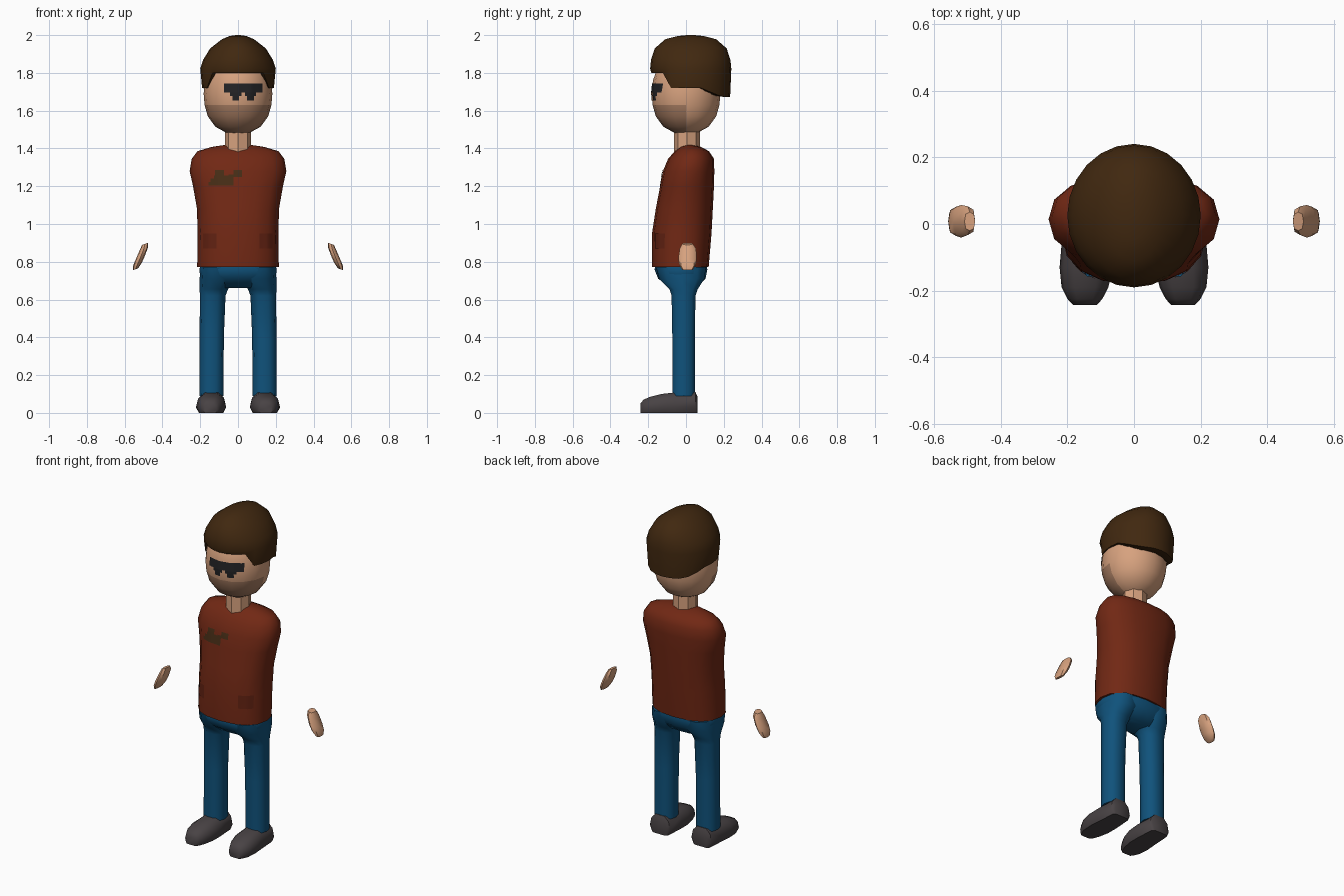
import bpy, bmesh, math
from mathutils import Vector
from mathutils.bvhtree import BVHTree

if "Cube" in bpy.data.objects:
    bpy.data.objects.remove(bpy.data.objects["Cube"])


def material(name, rgb):
    m = bpy.data.materials.new(name)
    m.diffuse_color = (*rgb, 1)
    m.use_nodes = True
    m.node_tree.nodes["Principled BSDF"].inputs["Base Color"].default_value = m.diffuse_color
    return m


SKIN = material("skin", (0.68, 0.36, 0.21))
STUBBLE = material("stubble", (0.40, 0.21, 0.125))
HAIR = material("dark brown hair", (0.052, 0.021, 0.005))
SHIRT = material("rust red", (0.165, 0.021, 0.007))
POCKET = material("dark rust", (0.125, 0.016, 0.006))
EMBLEM = material("brown print", (0.062, 0.026, 0.008))
JEANS = material("denim blue", (0.005, 0.085, 0.20))
SHOE = material("charcoal", (0.065, 0.055, 0.058))
GLASS = material("black lens", (0.016, 0.016, 0.018))


def finish(name, bm, mats, angle=50):
    bmesh.ops.recalc_face_normals(bm, faces=bm.faces)
    me = bpy.data.meshes.new(name)
    bm.to_mesh(me)
    bm.free()
    ob = bpy.data.objects.new(name, me)
    bpy.context.collection.objects.link(ob)
    for m in mats:
        me.materials.append(m)
    bpy.ops.object.select_all(action='DESELECT')
    bpy.context.view_layer.objects.active = ob
    ob.select_set(True)
    bpy.ops.object.shade_smooth_by_angle(angle=math.radians(angle))
    return ob


def ring(cx, cy, z, rx, ry, n=16, p=2.0):
    """Superellipse ring in a horizontal plane."""
    pts = []
    for i in range(n):
        a = 2 * math.pi * i / n
        c, s = math.cos(a), math.sin(a)
        pts.append(Vector((cx + rx * math.copysign(abs(c) ** (2 / p), c),
                           cy + ry * math.copysign(abs(s) ** (2 / p), s), z)))
    return pts


def loft(name, rings, mats, rule=None, angle=50):
    bm = bmesh.new()
    loops = [[bm.verts.new(p) for p in r] for r in rings]
    n = len(loops[0])
    for a, b in zip(loops, loops[1:]):
        for i in range(n):
            j = (i + 1) % n
            bm.faces.new((a[i], a[j], b[j], b[i]))
    bm.faces.new(loops[0])
    bm.faces.new(loops[-1])
    if rule:
        for f in bm.faces:
            f.material_index = rule(f.calc_center_median())
    return finish(name, bm, mats, angle)


def decal(name, target, rects, mat, step=0.012):
    """Thin patch made of rectangles (x0, x1, z0, z1) laid on the front of a part."""
    tm = bmesh.new()
    tm.from_mesh(target.data)
    tree = BVHTree.FromBMesh(tm)
    bm = bmesh.new()
    for x0, x1, z0, z1 in rects:
        nx = max(1, round((x1 - x0) / step))
        nz = max(1, round((z1 - z0) / step))
        grid = []
        for k in range(nz + 1):
            row = []
            for i in range(nx + 1):
                x, z = x0 + (x1 - x0) * i / nx, z0 + (z1 - z0) * k / nz
                hit = tree.ray_cast(Vector((x, -1, z)), Vector((0, 1, 0)))[0]
                row.append(bm.verts.new((x, (hit.y if hit else 0) - 0.004, z)))
            grid.append(row)
        for k in range(nz):
            for i in range(nx):
                bm.faces.new((grid[k][i], grid[k][i + 1], grid[k + 1][i + 1], grid[k + 1][i]))
    tm.free()
    ob = finish(name, bm, [mat])
    # keep every patch facing forwards
    for f in ob.data.polygons:
        if f.normal.y > 0:
            f.flip()


# Head with a stubbled jaw
head = loft("head", [ring(0, 0, z, r, r) for z, r in (
    (1.475, 0.04), (1.485, 0.065), (1.515, 0.12), (1.57, 0.16), (1.63, 0.177),
    (1.69, 0.182), (1.76, 0.175), (1.83, 0.15), (1.89, 0.09))],
    [SKIN, STUBBLE], lambda c: int(c.z < 1.63 and c.y < 0.01))
decal("sunglasses", head, [(-0.075, 0.13, 1.695, 1.745), (-0.042, 0.018, 1.678, 1.695),
                           (0.036, 0.096, 1.678, 1.695), (-0.03, 0.006, 1.655, 1.678),
                           (0.048, 0.084, 1.655, 1.678)], GLASS)


# Hair cap: the lower edge rises over the forehead and drops at the back
def hair_edge(y):
    if y < -0.1:
        return 1.80
    return 1.72 - 0.048 * min(1, max(0, (y - 0.08) / 0.12))


N = 24
edge = ring(0, 0.025, 0, 0.2, 0.215, N)
inner = ring(0, 0.0, 0, 0.15, 0.15, N)
core = ring(0, 0.0, 1.83, 0.06, 0.06, N)
low, tuck = [], []
for e, i in zip(edge, inner):
    z = hair_edge(e.y)
    low.append(Vector((e.x * 0.95, 0.025 + (e.y - 0.025) * 0.97, z)))
    tuck.append(Vector((i.x, i.y, z + 0.01)))
loft("hair", [core, tuck, low] + [ring(0, 0.025, z, rx, ry, N) for z, rx, ry in (
    (1.822, 0.2, 0.215), (1.87, 0.184, 0.21), (1.93, 0.147, 0.19),
    (1.978, 0.085, 0.135), (1.995, 0.045, 0.07), (2.0, 0.012, 0.02))], [HAIR], angle=60)

# Neck
loft("neck", [ring(0, 0.005, z, 0.07, 0.068, 8) for z in (1.36, 1.52)], [SKIN], angle=30)

# Sleeveless torso
torso = loft("shirt", [ring(0, (a + b) / 2, z, rx, (b - a) / 2, 16, 2.3) for z, rx, a, b in (
    (0.772, 0.216, -0.18, 0.12), (0.95, 0.214, -0.18, 0.135), (1.08, 0.217, -0.16, 0.142),
    (1.2, 0.238, -0.137, 0.148), (1.28, 0.256, -0.122, 0.15), (1.345, 0.245, -0.095, 0.148),
    (1.385, 0.215, -0.06, 0.122), (1.408, 0.14, -0.03, 0.08), (1.417, 0.08, -0.005, 0.04))],
    [SHIRT], angle=60)
decal("chest_print", torso, [(-0.155, -0.025, 1.205, 1.222), (-0.145, -0.025, 1.222, 1.24),
                             (-0.128, -0.045, 1.24, 1.257), (-0.122, -0.075, 1.257, 1.285),
                             (-0.025, 0.022, 1.25, 1.285), (-0.05, -0.025, 1.24, 1.262)], EMBLEM)
decal("pockets", torso, [(s * 0.15 - 0.035, s * 0.15 + 0.035, 0.87, 0.95) for s in (-1, 1)], POCKET)

# Trousers: hips and two legs
loft("hips", [ring(0, cy, z, rx, ry, 16, 2.6) for z, cy, rx, ry in (
    (0.80, -0.025, 0.195, 0.13), (0.76, -0.027, 0.204, 0.14),
    (0.71, -0.022, 0.2, 0.125), (0.66, -0.012, 0.13, 0.065))], [JEANS], angle=60)

for s, side in ((-1, "left"), (1, "right")):
    loft(side + "_leg", [ring(s * cx, cy, z, rx, ry, 10, 2.4) for z, cx, cy, rx, ry in (
        (0.77, 0.105, -0.026, 0.095, 0.137), (0.71, 0.108, -0.022, 0.095, 0.125),
        (0.655, 0.128, -0.013, 0.075, 0.078), (0.62, 0.134, -0.013, 0.068, 0.066),
        (0.40, 0.139, -0.013, 0.064, 0.062), (0.09, 0.141, -0.013, 0.064, 0.062))],
        [JEANS], angle=60)

    # Shoe: flat sole, arched section swept from heel to toe
    section = ((-0.8, 0), (-1, 0.3), (-0.85, 0.75), (-0.45, 1), (0.45, 1), (0.85, 0.75), (1, 0.3), (0.8, 0))
    loft(side + "_shoe", [[Vector((s * (cx + w * u), y, h * v)) for u, v in section]
                          for y, cx, w, h in (
        (0.062, 0.14, 0.05, 0.085), (0.05, 0.14, 0.068, 0.11), (-0.06, 0.14, 0.077, 0.108),
        (-0.13, 0.143, 0.08, 0.1), (-0.19, 0.147, 0.07, 0.085), (-0.225, 0.147, 0.052, 0.07),
        (-0.242, 0.147, 0.036, 0.048))], [SHOE], angle=45)

    # Floating hand, tilted outwards
    loft(side + "_hand", [[Vector((p.x, p.y, p.z + s * 0.35 * (s * cx - p.x)))
                           for p in ring(s * cx, cy, z, rx, ry, 8, 2.6)]
                          for z, cx, cy, rx, ry in (
        (0.895, 0.492, 0.008, 0.016, 0.028), (0.87, 0.498, 0.01, 0.022, 0.043),
        (0.82, 0.518, 0.008, 0.024, 0.049), (0.785, 0.533, 0.008, 0.023, 0.044),
        (0.76, 0.543, 0.008, 0.014, 0.03))], [SKIN], angle=45)
